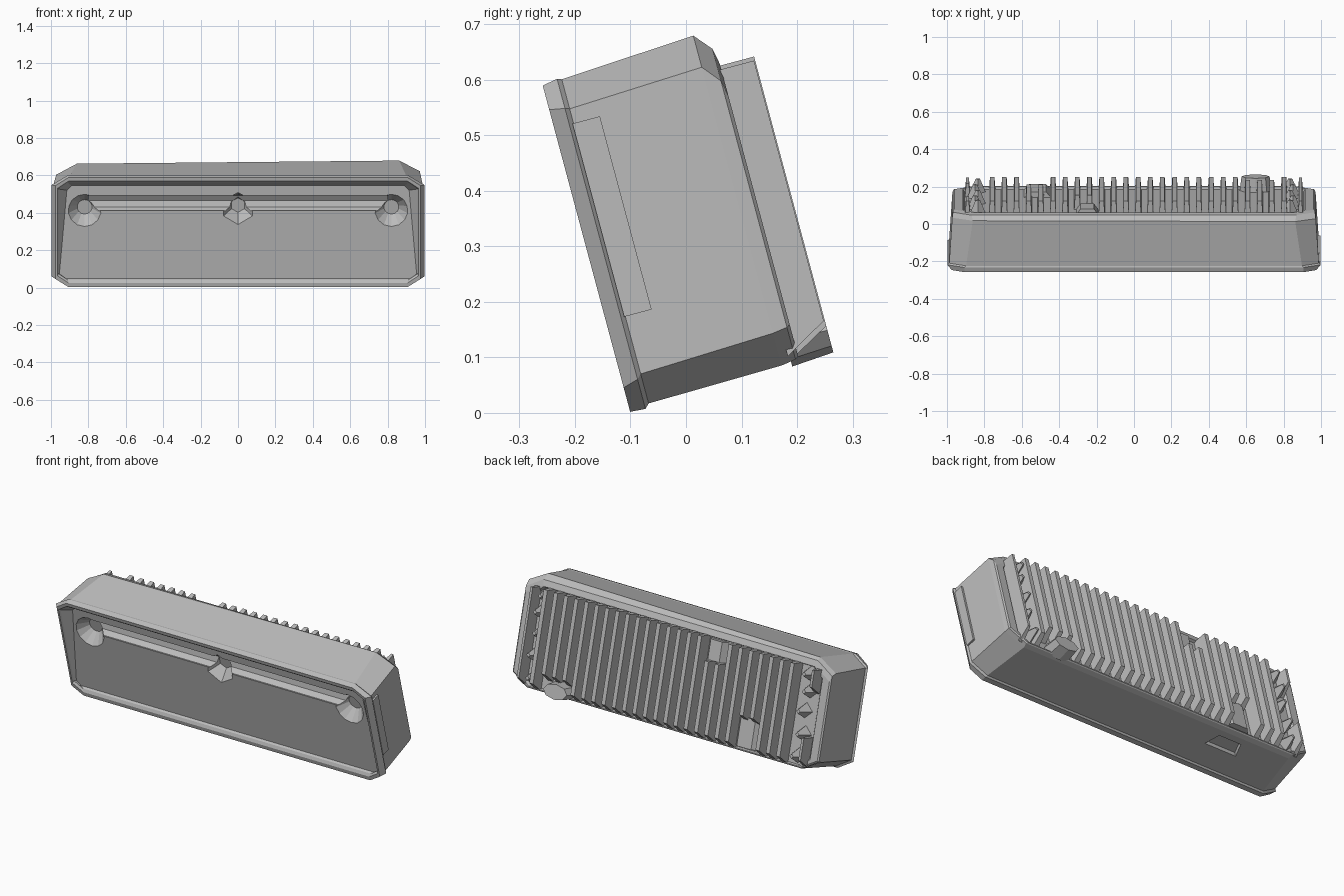
import bpy, bmesh, math
from mathutils import Matrix

cube = bpy.data.objects.get("Cube")
if cube:
    bpy.data.objects.remove(cube)

grey = bpy.data.materials.new("plain_grey")
grey.use_nodes = True
colour = (0.5, 0.5, 0.5, 1)
grey.diffuse_color = colour
grey.node_tree.nodes["Principled BSDF"].inputs["Base Color"].default_value = colour

# Everything is built upright as (x, depth, height), then leaned back
LEAN = Matrix.Translation((0, -0.1, 0)) @ Matrix.Rotation(math.radians(15), 4, 'X')


def finish(bm, name):
    bmesh.ops.recalc_face_normals(bm, faces=bm.faces)
    mesh = bpy.data.meshes.new(name)
    bm.to_mesh(mesh)
    bm.free()
    mesh.materials.append(grey)
    ob = bpy.data.objects.new(name, mesh)
    ob.matrix_world = LEAN
    bpy.context.collection.objects.link(ob)
    return ob


def ring(bm, d, hw, low, high, cx, cz, slope=0, top_inset=0):
    """Rectangle with clipped corners; slope makes the top deeper."""
    right = [(hw - cx, low), (hw, low + cz),
             (hw - top_inset, high - cz), (hw - top_inset - cx, high)]
    pts = right + [(-x, h) for x, h in reversed(right)]
    return [bm.verts.new((x, d + slope * (h - low), h)) for x, h in pts]


def loft(name, sections):
    bm = bmesh.new()
    rings = [ring(bm, *s) for s in sections]
    for a, b in zip(rings, rings[1:]):
        for i in range(len(a)):
            j = (i + 1) % len(a)
            bm.faces.new((a[i], a[j], b[j], b[i]))
    bm.faces.new(rings[0])
    bm.faces.new(rings[-1])
    return finish(bm, name)


def add_block(bm, x, d, h, taper=1.0, undercut=0.0):
    """Box from ranges; taper narrows it to the back, undercut lifts its back foot."""
    mid = sum(x) / 2
    verts = bmesh.ops.create_cube(bm, size=1)["verts"]
    for v in verts:
        back, top = v.co.y > 0, v.co.z > 0
        px = x[v.co.x > 0]
        if back:
            px = mid + (px - mid) * taper
        lift = undercut if back and not top else 0
        v.co = (px, d[back], h[top] + lift)


def add_cone(bm, x, d, h, r1, r2, depth, sides, axis='X', angle=-90):
    m = Matrix.Translation((x, d, h)) @ Matrix.Rotation(math.radians(angle), 4, axis)
    bmesh.ops.create_cone(bm, cap_ends=True, segments=sides, radius1=r1,
                          radius2=r2, depth=depth, matrix=m)


def cut(target, bm):
    cutter = finish(bm, "cutter")
    cutter.hide_render = True
    mod = target.modifiers.new("cut", 'BOOLEAN')
    mod.operation = 'DIFFERENCE'
    mod.solver = 'EXACT'
    mod.object = cutter
    bpy.context.view_layer.objects.active = target
    bpy.ops.object.modifier_apply(modifier=mod.name)
    bpy.data.objects.remove(cutter)


# Housing: recessed front panel, tapered lip, body, flat back frame, shallow tray
housing = loft("housing", [
    (0.022, 0.955, 0.045, 0.55, 0.025, 0.025, 0.06, 0.04),
    (0.01, 0.96, 0.04, 0.578, 0.05, 0.035),
    (0.0, 0.965, 0.025, 0.59, 0.06, 0.04),
    (0.0, 0.975, 0.002, 0.61, 0.07, 0.045),
    (0.028, 0.998, 0.0, 0.615, 0.09, 0.055),
    (0.036, 0.988, 0.008, 0.612, 0.09, 0.055),
    (0.285, 0.972, 0.012, 0.628, 0.11, 0.06),
    (0.312, 0.968, 0.016, 0.595, 0.1, 0.06),
    (0.318, 0.96, 0.02, 0.565, 0.1, 0.06),
    (0.318, 0.915, 0.025, 0.56, 0.06, 0.05),
    (0.303, 0.905, 0.03, 0.555, 0.06, 0.05),
])
# The crest of the roof falls slightly to one end
for v in housing.data.vertices:
    if 0.25 < v.co.y < 0.3 and v.co.z > 0.5:
        v.co.z -= 0.01 * (1 - v.co.x)

# Long groove on the front panel
bm = bmesh.new()
add_cone(bm, 0, 0.055, 0.455, 0.045, 0.045, 1.6, 8, 'Y', 90)
cut(housing, bm)

# Bowl sockets at the ends of the groove and a faceted one in the middle
for x, h, sides in ((-0.82, 0.42, 14), (0.82, 0.42, 14), (0, 0.43, 6)):
    bm = bmesh.new()
    add_cone(bm, x, 0.065, h, 0.1, 0.04, 0.07, sides)
    cut(housing, bm)

# Latch pocket underneath
bm = bmesh.new()
add_block(bm, (-0.61, -0.41), (0.17, 0.25), (-0.05, 0.035), 0.7)
cut(housing, bm)

# Slim rib along the left end
bm = bmesh.new()
add_block(bm, (0.97, 0.996), (0.034, 0.085), (0.17, 0.53))
finish(bm, "end_rib")

# Cooling fins, some shortened around the latches
bm = bmesh.new()
for i in range(-12, 13):
    x = i * 0.065 + 0.022
    low, high = 0.015, 0.562
    if i in (-9, -8):
        low = 0.17
    if i in (-4, -5):
        high = 0.44
    if i in (9, 10, 11):
        low = 0.08
    add_block(bm, (x - 0.017, x + 0.017), (0.3, 0.381), (low, high), 0.7, 0.045)
finish(bm, "cooling_fins")

# Filled latch bases between the shortened fins
bm = bmesh.new()
add_block(bm, (-0.31, -0.19), (0.3, 0.335), (0.44, 0.55), 0.6)
add_block(bm, (-0.59, -0.44), (0.3, 0.335), (0.04, 0.2), 0.6)
finish(bm, "latch_bases")

# Connector at the lower edge
bm = bmesh.new()
add_cone(bm, 0.65, 0.342, 0.052, 0.085, 0.075, 0.078, 8)
for v in bm.verts:
    v.co.z = 0.052 + (v.co.z - 0.052) * 0.55
finish(bm, "connector")

# Pointed bosses down both ends of the tray
bm = bmesh.new()
for s in (-1, 1):
    for k, h in enumerate((0.08, 0.2, 0.32, 0.43, 0.52)):
        add_cone(bm, s * (0.835 + 0.015 * (k % 2)), 0.335, h, 0.045, 0.012, 0.08, 4)
finish(bm, "end_bosses")

# End walls of the tray: one full height, the other broken in the middle
bm = bmesh.new()
for x, span in ((0.89, (0.025, 0.555)), (-0.89, (0.025, 0.19)), (-0.89, (0.42, 0.555))):
    add_block(bm, (x - 0.014, x + 0.014), (0.3, 0.379), span, 0.5, 0.045)
finish(bm, "end_walls")
